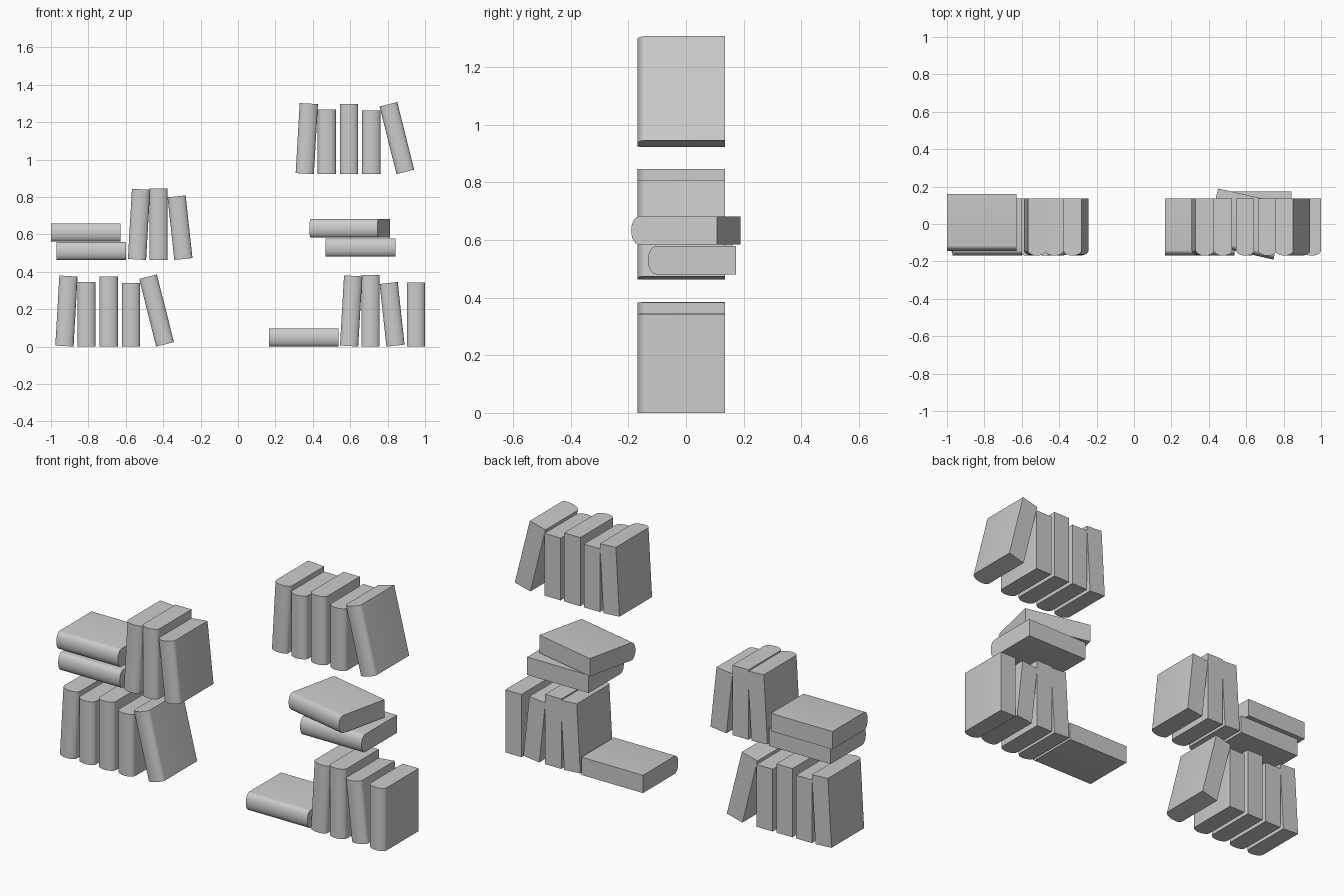
import bpy, bmesh, math
from mathutils import Matrix

if "Cube" in bpy.data.objects:
    bpy.data.objects.remove(bpy.data.objects["Cube"])

THICK, BACK, HINGE, BULGE = 0.0975, 0.136, -0.141, 0.028


def book(name, height, matrix):
    """Upright book: rounded spine facing -y, base centred on the local origin."""
    n = 14
    pts = [(THICK / 2, BACK), (-THICK / 2, BACK)]
    for i in range(n + 1):
        a = math.pi * i / n
        pts.append((-THICK / 2 * math.cos(a), HINGE - BULGE * math.sin(a)))
    bm = bmesh.new()
    face = bm.faces.new([bm.verts.new((x, y, 0)) for x, y in pts])
    top = bmesh.ops.extrude_face_region(bm, geom=[face])["geom"]
    bmesh.ops.translate(bm, vec=(0, 0, height),
                        verts=[v for v in top if isinstance(v, bmesh.types.BMVert)])
    bmesh.ops.recalc_face_normals(bm, faces=bm.faces)
    mesh = bpy.data.meshes.new(name)
    bm.to_mesh(mesh)
    bm.free()
    ob = bpy.data.objects.new(name, mesh)
    bpy.context.collection.objects.link(ob)
    ob.matrix_world = matrix
    bpy.ops.object.select_all(action='DESELECT')
    ob.select_set(True)
    bpy.context.view_layer.objects.active = ob
    bpy.ops.object.shade_smooth_by_angle(angle=math.radians(35))


def standing_row(name, row, dx, shelf):
    # Lean is in degrees towards +x; the lowest corner rests on the shelf
    for x, height, lean in row:
        a = math.radians(lean)
        z = shelf + THICK / 2 * abs(math.sin(a))
        book(name, height, Matrix.Translation((x + dx, 0, z)) @ Matrix.Rotation(a, 4, 'Y'))


def flat_book(name, x, y, z, turn=0):
    # Book lying on its side, centred at x, resting at height z
    length = 0.373
    m = (Matrix.Translation((x, y, z + THICK / 2))
         @ Matrix.Rotation(math.radians(turn), 4, 'Z')
         @ Matrix.Translation((-length / 2, 0, 0))
         @ Matrix.Rotation(math.pi / 2, 4, 'Y'))
    book(name, length, m)


# Rows of standing books: (base x, height, lean)
five = [(-0.928, 0.375, 3.3), (-0.81, 0.346, 0), (-0.691, 0.376, 0),
        (-0.572, 0.341, 0), (-0.390, 0.373, -14.1)]
three = [(0.594, 0.376, 3.3), (0.709, 0.383, 0), (0.842, 0.337, -6.2)]
standing_row("lower_left_book", five, 0, 0)
standing_row("top_right_book", five, 1.285, 0.922)
standing_row("lower_right_book", three + [(0.951, 0.343, 0)], 0, 0)
standing_row("middle_left_book", three, -1.134, 0.463)

# Books lying flat
flat_book("lower_right_flat_book", 0.352, 0, 0)
flat_book("middle_left_flat_book_lower", -0.785, 0, 0.463)
flat_book("middle_left_flat_book_upper", -0.8135, 0.025, 0.561)
flat_book("middle_right_flat_book_lower", 0.655, 0.037, 0.481)
flat_book("middle_right_flat_book_upper", 0.601, 0.016, 0.584, -12.8)
